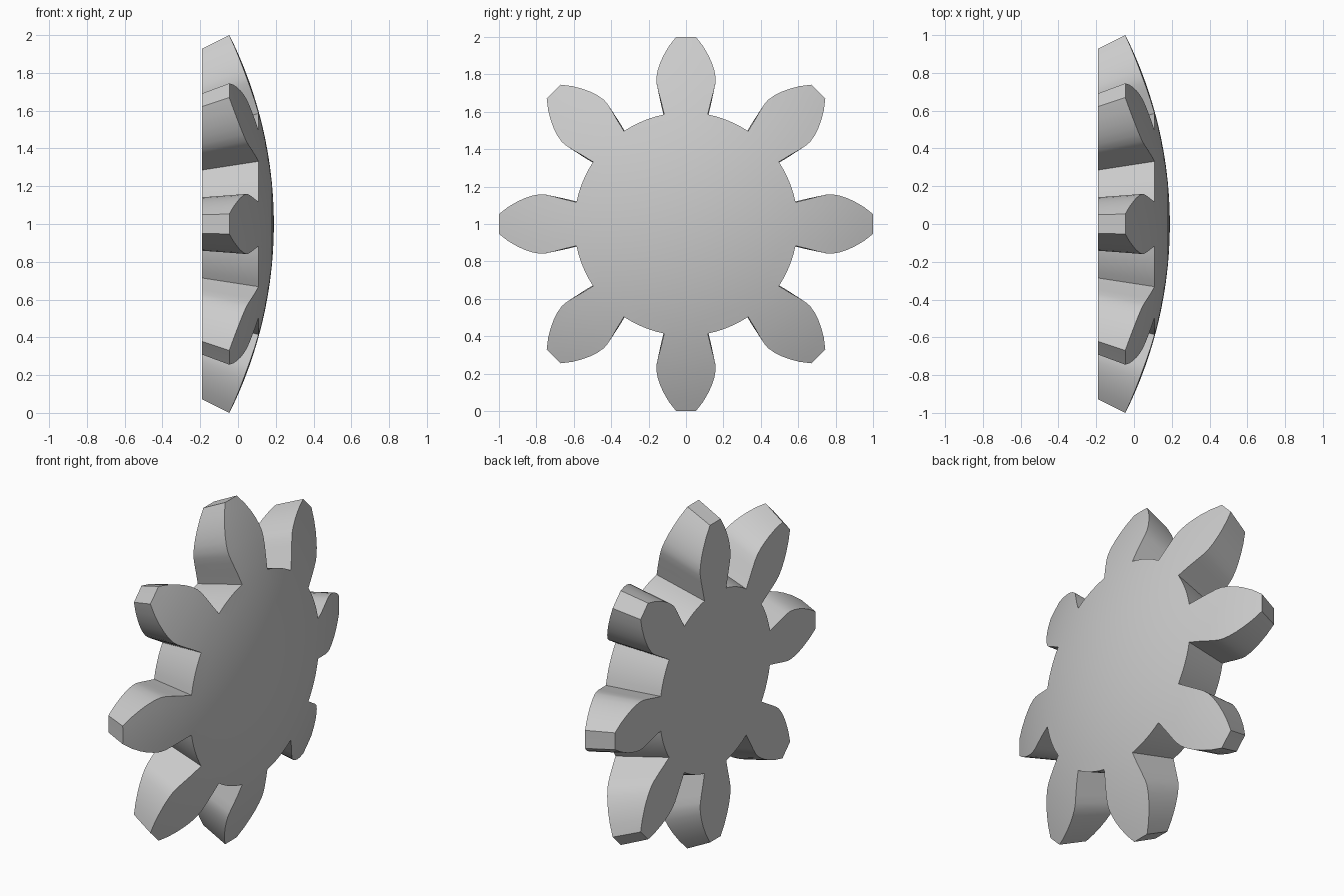
import bpy, bmesh
from math import sin, cos, pi, sqrt, radians

cube = bpy.data.objects.get("Cube")
if cube:
    bpy.data.objects.remove(cube)

TEETH, SEGMENTS, HALF = 8, 96, 3     # HALF: hub segments on each side of a tooth
APEX, SPHERE, BACK = -2.05, 2.24, -0.19
HUB = 0.597
STEP = 2 * pi / SEGMENTS
# Tooth outline beyond the root: distance from the axis, half width
FLANK = [(0.65, 0.132), (0.71, 0.148), (0.75, 0.157), (0.78, 0.159), (0.82, 0.152),
         (0.86, 0.139), (0.90, 0.121), (0.95, 0.092), (1.0, 0.053)]

bm = bmesh.new()


def dome(y, z):
    """Point on the spherical front."""
    return (APEX + sqrt(SPHERE ** 2 - y * y - z * z), y, z)


def back(y, z):
    """Same point drawn toward the apex onto the flat back."""
    s = (BACK - APEX) / (dome(y, z)[0] - APEX)
    return (BACK, y * s, z * s)


def face(points):
    bm.faces.new([bm.verts.new(p) for p in points])


def wall(a, b):
    face([dome(*a), dome(*b), back(*b), back(*a)])


def polar(r, i):
    return (r * cos(i * STEP), r * sin(i * STEP))


# Hub: domed front, flat back, and tapered walls between the teeth
RINGS = 8
for i in range(SEGMENTS):
    face([dome(0, 0), dome(*polar(HUB / RINGS, i)), dome(*polar(HUB / RINGS, i + 1))])
    for k in range(1, RINGS):
        r0, r1 = HUB * k / RINGS, HUB * (k + 1) / RINGS
        face([dome(*polar(r0, i)), dome(*polar(r1, i)),
              dome(*polar(r1, i + 1)), dome(*polar(r0, i + 1))])
    if HALF <= i % (SEGMENTS // TEETH) < SEGMENTS // TEETH - HALF:
        wall(polar(HUB, i), polar(HUB, i + 1))
face([back(*polar(HUB, i)) for i in range(SEGMENTS)])

# Teeth: a grid of rows from the root arc to the flat tip
for t in range(TEETH):
    a = 2 * pi * t / TEETH

    def turn(p):
        return (p[0] * cos(a) - p[1] * sin(a), p[0] * sin(a) + p[1] * cos(a))

    across = range(-HALF, HALF + 1)
    rows = [[turn(polar(HUB, u)) for u in across]]
    rows += [[turn((r, w * u / HALF)) for u in across] for r, w in FLANK]
    for lo, hi in zip(rows, rows[1:]):
        for j in range(2 * HALF):
            quad = [lo[j], hi[j], hi[j + 1], lo[j + 1]]
            face([dome(*p) for p in quad])
            face([back(*p) for p in reversed(quad)])
        wall(lo[0], hi[0])
        wall(hi[-1], lo[-1])
    for p, q in zip(rows[-1], rows[-1][1:]):
        wall(p, q)

bmesh.ops.remove_doubles(bm, verts=bm.verts, dist=0.0005)
bmesh.ops.recalc_face_normals(bm, faces=bm.faces)
mesh = bpy.data.meshes.new("bevel_gear")
bm.to_mesh(mesh)
bm.free()
gear = bpy.data.objects.new("bevel_gear", mesh)
bpy.context.collection.objects.link(gear)
gear.location.z = 1

# Grey metal colour
mat = bpy.data.materials.new("plain_grey")
mat.use_nodes = True
grey = (0.6, 0.6, 0.6, 1)
mat.diffuse_color = grey
for node in mat.node_tree.nodes:
    if node.type == 'BSDF_PRINCIPLED':
        node.inputs["Base Color"].default_value = grey
mesh.materials.append(mat)

# Smooth curved surfaces, sharp rims
bpy.ops.object.select_all(action='DESELECT')
gear.select_set(True)
bpy.context.view_layer.objects.active = gear
bpy.ops.object.shade_smooth_by_angle(angle=radians(30))
